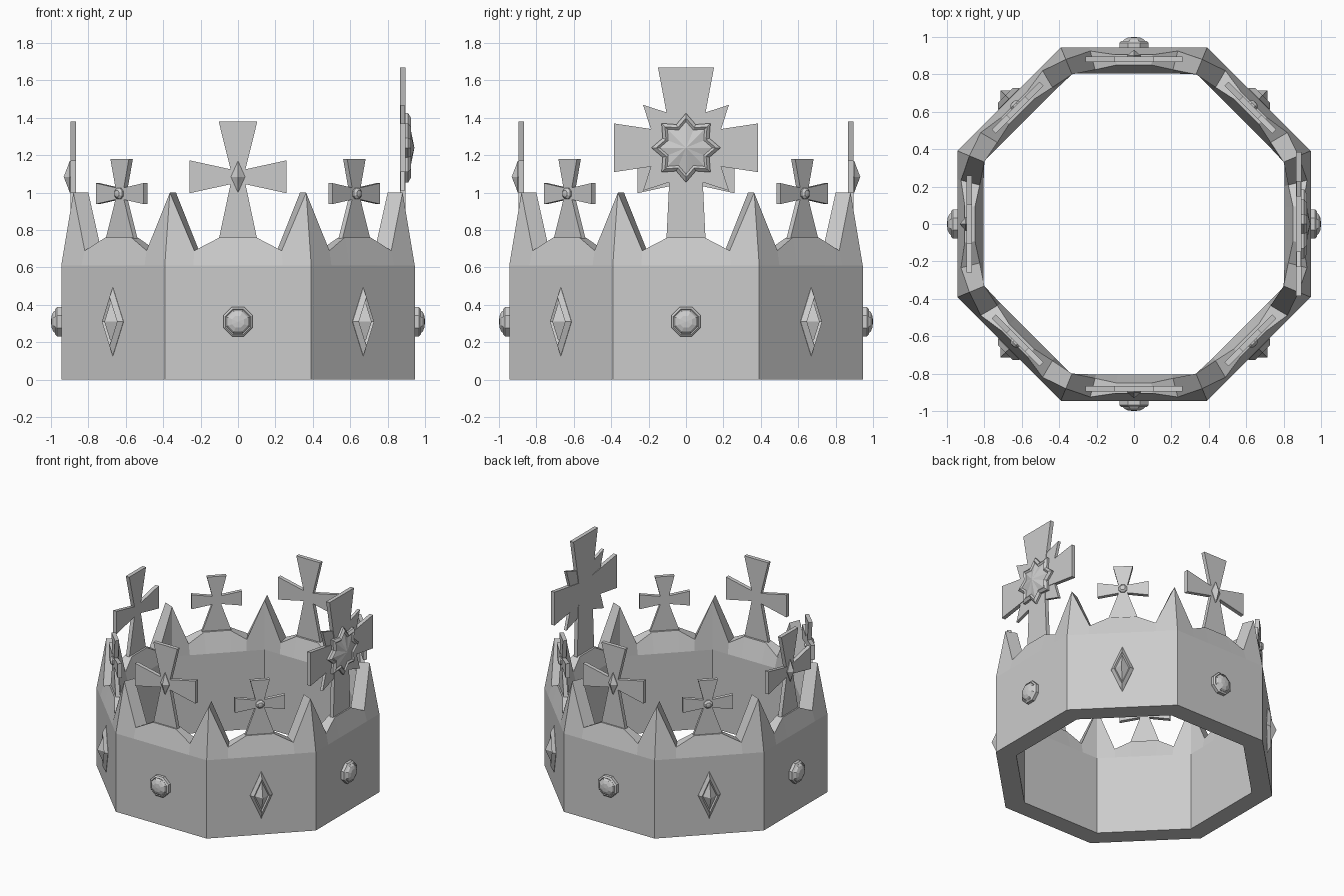
import bpy, bmesh
from math import sin, cos, pi, tan
from mathutils import Vector, Matrix

if "Cube" in bpy.data.objects:
    bpy.data.objects.remove(bpy.data.objects["Cube"])


def side_matrix(k):
    # local x = along the side, local y = up, local z = outward
    a = k * pi / 4
    t, up, n = Vector((-sin(a), cos(a), 0)), Vector((0, 0, 1)), Vector((cos(a), sin(a), 0))
    return Matrix((t, up, n)).transposed().to_4x4()


def finish(bm, name, matrix=None):
    if matrix:
        bm.transform(matrix)
    bmesh.ops.recalc_face_normals(bm, faces=bm.faces)
    me = bpy.data.meshes.new(name)
    bm.to_mesh(me)
    bm.free()
    ob = bpy.data.objects.new(name, me)
    bpy.context.collection.objects.link(ob)
    return ob


def stack(name, k, outline, z, levels, apex=None):
    """Stack scaled copies of an outline outward (scale, depth), closed by a cap or an apex."""
    bm = bmesh.new()
    rings = [[bm.verts.new((x * s, z + y * s, d)) for x, y in outline] for s, d in levels]
    n = len(outline)
    for r0, r1 in zip(rings, rings[1:]):
        for i in range(n):
            j = (i + 1) % n
            bm.faces.new((r0[i], r0[j], r1[j], r1[i]))
    bm.faces.new(rings[0][::-1])
    if apex is None:
        bm.faces.new(rings[-1])
    else:
        tip = bm.verts.new((0, z, apex))
        for i in range(n):
            bm.faces.new((rings[-1][i], rings[-1][(i + 1) % n], tip))
    return finish(bm, name, side_matrix(k))


def star(points, r_out, r_in, turn=0.0):
    return [((r_in if i % 2 else r_out) * cos(turn + i * pi / points),
             (r_in if i % 2 else r_out) * sin(turn + i * pi / points)) for i in range(2 * points)]


def octagon(r):
    return star(4, r, r, pi / 8)


def diamond(w, h):
    return [(w, 0), (0, h), (-w, 0), (0, -h)]


def cross(name, k, c, waist, arm, arm_h, top, top_w, base):
    half = [(base, 0.74), (waist, c - waist), (arm, c - arm_h), (arm, c + arm_h),
            (waist, c + waist), (top_w, top)]
    outline = half + [(-x, y) for x, y in reversed(half)]
    stack(name, k, outline, 0, [(1, 0.865), (1, 0.895)])


# Octagonal band with corner spikes and low humps under each cross
OUT, INN = 0.945, 0.805
bm = bmesh.new()
columns = []
T = tan(pi / 8)
for k in range(8):
    m = side_matrix(k)
    # (fraction of half side, top height, top outer depth, top inner depth)
    for f, zt, do, di in ((-1, 1.0, 0.88, 0.80), (-0.61, 0.69, 0.925, 0.825),
                          (-0.265, 0.76, 0.905, 0.85), (0.265, 0.76, 0.905, 0.85),
                          (0.61, 0.69, 0.925, 0.825)):
        section = ((OUT, 0), (OUT, 0.61), (do, zt), (di, zt), (INN, 0.61), (INN, 0))
        columns.append([bm.verts.new(m @ Vector((f * T * d, z, d))) for d, z in section])
for i, c0 in enumerate(columns):
    c1 = columns[(i + 1) % len(columns)]
    for j in range(6):
        q = (j + 1) % 6
        bm.faces.new((c0[j], c1[j], c1[q], c0[q]))
finish(bm, "crown_band")

# Crosses and jewels around the band
for k in range(8):
    if k % 2:
        cross(f"small_cross_{k}", k, 0.995, 0.032, 0.18, 0.056, 1.18, 0.07, 0.11)
        stack(f"small_cross_bead_{k}", k, octagon(0.032), 0.995,
              [(1, 0.885), (1, 0.905), (0.6, 0.917)], 0.92)
        stack(f"diamond_jewel_{k}", k, diamond(0.08, 0.183), 0.31,
              [(1, 0.93), (1, 0.947), (0.72, 0.972), (0.6, 0.962)], 1.01)
    else:
        stack(f"round_jewel_{k}", k, octagon(0.085), 0.31,
              [(1, 0.93), (1, 0.968), (0.86, 0.978), (0.8, 0.974), (0.68, 0.987), (0.4, 0.997)], 1.0)
        if k:
            cross(f"medium_cross_{k}", k, 1.085, 0.04, 0.26, 0.088, 1.38, 0.103, 0.105)
            stack(f"medium_cross_jewel_{k}", k, diamond(0.038, 0.085), 1.085,
                  [(1, 0.885), (1, 0.9), (0.6, 0.912)], 0.932)

# Large cross on the right side with a four-ray burst and an eight-pointed star jewel
cross("large_cross", 0, 1.24, 0.085, 0.385, 0.13, 1.67, 0.15, 0.105)
stack("ray_burst", 0, star(4, 0.325, 0.155, pi / 4), 1.24, [(1, 0.869), (1, 0.891)])
stack("star_jewel", 0, star(8, 0.185, 0.135), 1.24,
      [(1, 0.885), (1, 0.91), (0.86, 0.925), (0.76, 0.915)], 0.943)
